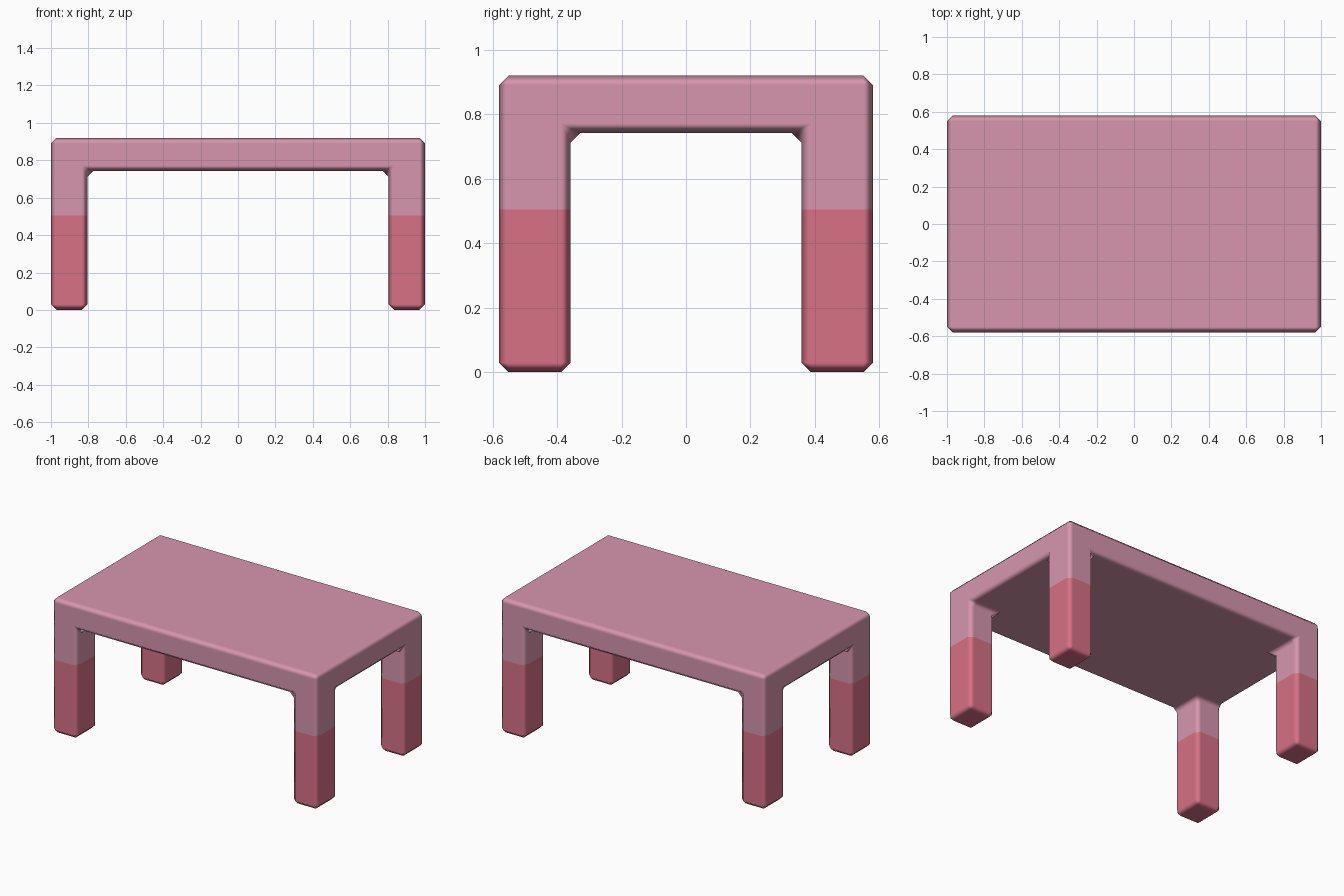
import bpy, bmesh, math
from mathutils import Vector

if "Cube" in bpy.data.objects:
    bpy.data.objects.remove(bpy.data.objects["Cube"])


def material(name, rgb):
    m = bpy.data.materials.new(name)
    m.diffuse_color = (*rgb, 1)
    m.use_nodes = True
    m.node_tree.nodes["Principled BSDF"].inputs["Base Color"].default_value = m.diffuse_color
    return m


# Table layout as a grid of cells: slab on top, four corner legs below
XS = (-1.0, -0.805, 0.805, 1.0)
YS = (-0.58, -0.358, 0.358, 0.58)
ZS = (0.0, 0.505, 0.742, 0.92)
solid = {(i, j, k) for i in range(3) for j in range(3) for k in range(3)
         if k == 2 or (i != 1 and j != 1)}

bm = bmesh.new()
verts = {}


def vert(key):
    if key not in verts:
        verts[key] = bm.verts.new((XS[key[0]], YS[key[1]], ZS[key[2]]))
    return verts[key]


# Outer faces of all solid cells
for cell in sorted(solid):
    for axis in range(3):
        for side in (0, 1):
            near = list(cell)
            near[axis] += 1 if side else -1
            if tuple(near) in solid:
                continue
            u, v = (axis + 1) % 3, (axis + 2) % 3
            loop = []
            for du, dv in ((0, 0), (1, 0), (1, 1), (0, 1)):
                key = list(cell)
                key[axis] += side
                key[u] += du
                key[v] += dv
                loop.append(vert(tuple(key)))
            face = bm.faces.new(loop if side else loop[::-1])
            face.material_index = 1 if cell[2] == 0 else 0  # lower legs are red
            face.smooth = True

# Merge coplanar faces but keep the colour boundary
bmesh.ops.dissolve_limit(bm, angle_limit=math.radians(1), verts=bm.verts[:],
                         edges=bm.edges[:], delimit={'MATERIAL'})
bm.normal_update()
mesh = bpy.data.meshes.new("table")
bm.to_mesh(mesh)
bm.free()
mesh.materials.append(material("dusty pink", (0.68, 0.305, 0.42)))
mesh.materials.append(material("rose red", (0.68, 0.165, 0.235)))
table = bpy.data.objects.new("table", mesh)
bpy.context.collection.objects.link(table)

# Chamfer on every edge, inner corners included
bevel = table.modifiers.new("chamfer", 'BEVEL')
bevel.width = 0.03
bevel.segments = 1
bevel.limit_method = 'ANGLE'
bevel.angle_limit = math.radians(30)
bevel.harden_normals = True
